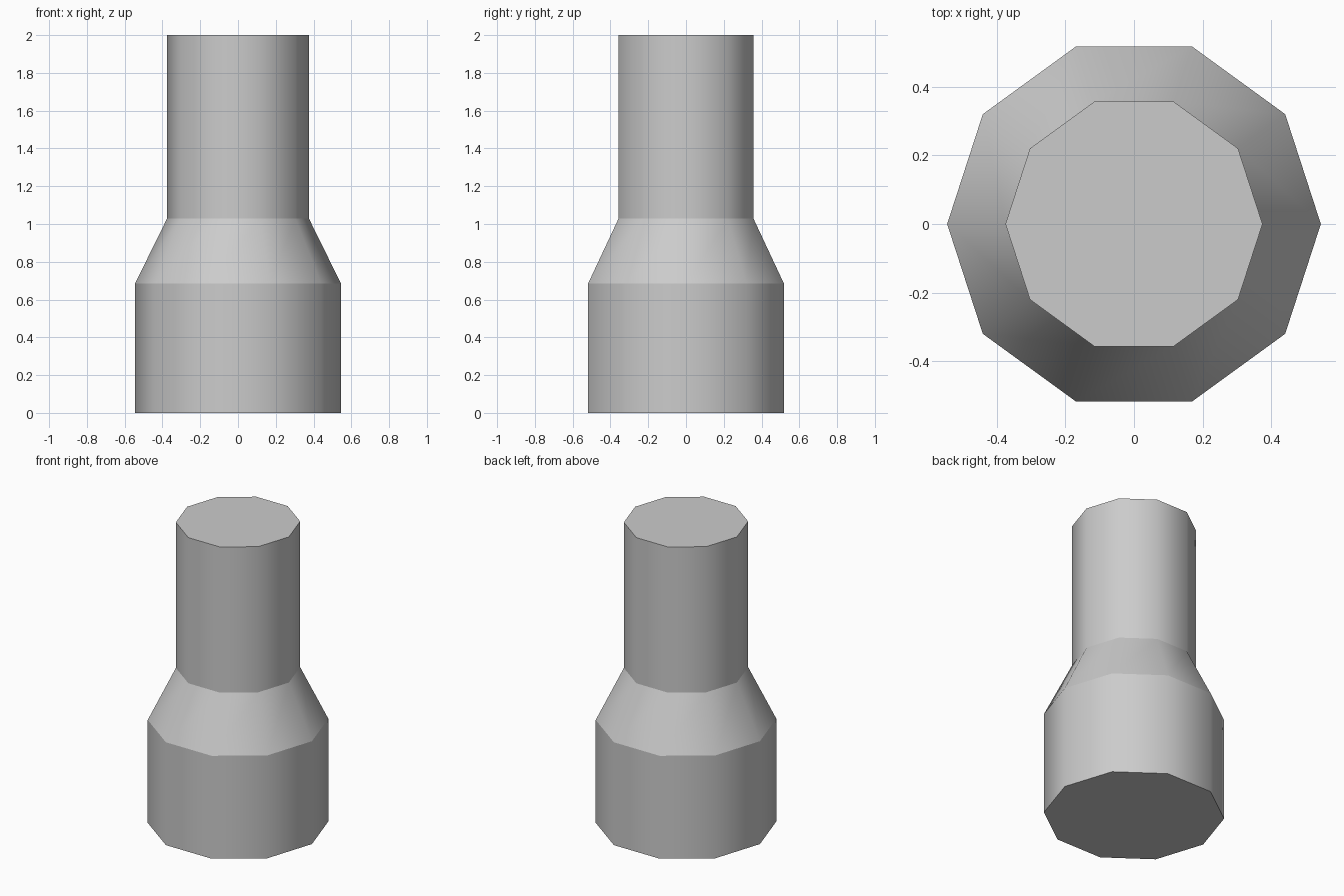
import bpy, bmesh, math

if "Cube" in bpy.data.objects:
    bpy.data.objects.remove(bpy.data.objects["Cube"])

SIDES = 10
# (radius, height) from bottom to top
PROFILE = [(0.545, 0.0), (0.545, 0.685), (0.375, 1.03), (0.375, 2.0)]

grey = bpy.data.materials.new("plain_grey")
grey.diffuse_color = (0.6, 0.6, 0.6, 1.0)
grey.use_nodes = True
grey.node_tree.nodes["Principled BSDF"].inputs["Base Color"].default_value = grey.diffuse_color

# Stepped ten-sided body: wide base, tapered shoulder, narrow neck
bm = bmesh.new()
rings = []
for r, z in PROFILE:
    rings.append([bm.verts.new((r * math.cos(math.tau * i / SIDES),
                                r * math.sin(math.tau * i / SIDES), z))
                  for i in range(SIDES)])
for low, high in zip(rings, rings[1:]):
    for i in range(SIDES):
        j = (i + 1) % SIDES
        bm.faces.new((low[i], low[j], high[j], high[i])).smooth = True

# Flat end caps
bm.faces.new(rings[0][::-1])
bm.faces.new(rings[-1])

# Smooth around the sides, sharp at every horizontal ring
for e in bm.edges:
    if abs(e.verts[0].co.z - e.verts[1].co.z) < 1e-5:
        e.smooth = False

mesh = bpy.data.meshes.new("stepped_body")
bm.to_mesh(mesh)
bm.free()
mesh.materials.append(grey)
body = bpy.data.objects.new("stepped_body", mesh)
bpy.context.collection.objects.link(body)
